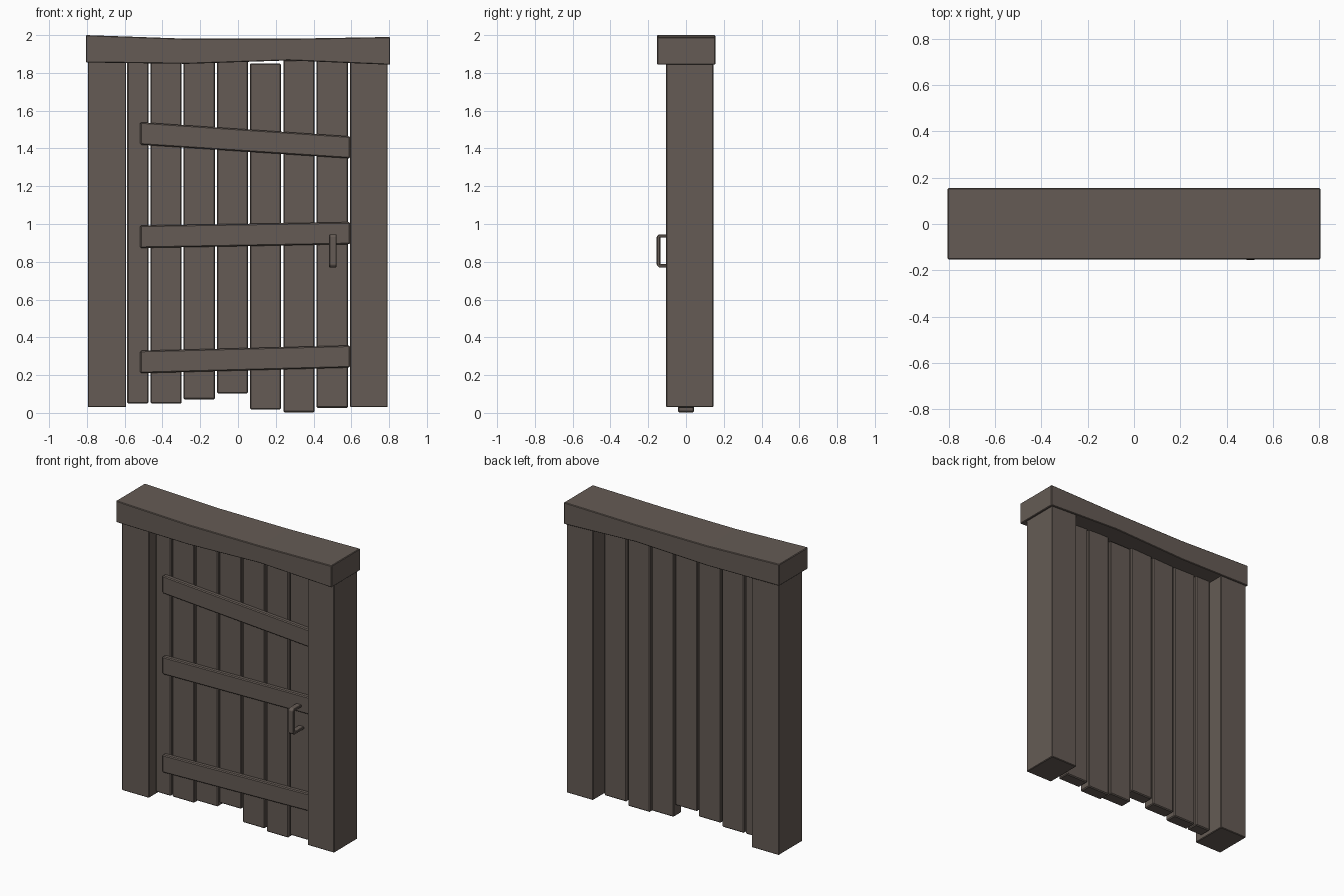
import bpy, bmesh

if "Cube" in bpy.data.objects:
    bpy.data.objects.remove(bpy.data.objects["Cube"])

wood = bpy.data.materials.new("weathered brown wood")
wood.diffuse_color = (0.130, 0.105, 0.090, 1)
wood.use_nodes = True
wood.node_tree.nodes["Principled BSDF"].inputs["Base Color"].default_value = wood.diffuse_color


def prism(name, outline, y0, y1, bevel=0.006, segments=1):
    """Extrude an (x, z) outline from y0 to y1 and soften its edges."""
    bm = bmesh.new()
    face = bm.faces.new([bm.verts.new((x, y0, z)) for x, z in outline])
    ext = bmesh.ops.extrude_face_region(bm, geom=[face])
    bmesh.ops.translate(bm, vec=(0, y1 - y0, 0),
                        verts=[v for v in ext["geom"] if isinstance(v, bmesh.types.BMVert)])
    bmesh.ops.recalc_face_normals(bm, faces=bm.faces)
    return finish(name, bm, bevel, segments)


def finish(name, bm, bevel, segments=1):
    me = bpy.data.meshes.new(name)
    bm.to_mesh(me)
    bm.free()
    me.materials.append(wood)
    ob = bpy.data.objects.new(name, me)
    bpy.context.collection.objects.link(ob)
    mod = ob.modifiers.new("soft edges", "BEVEL")
    mod.width = bevel
    mod.segments = segments
    mod.limit_method = 'ANGLE'
    return ob


def box(name, x0, x1, y0, y1, z0, z1, bevel=0.006):
    return prism(name, [(x0, z0), (x1, z0), (x1, z1), (x0, z1)], y0, y1, bevel)


# Side posts
box("left_post", -0.795, -0.592, -0.105, 0.145, 0.03, 1.87, 0.004)
box("right_post", 0.593, 0.792, -0.105, 0.145, 0.03, 1.87, 0.004)

# Sagging lintel beam
top = [(-0.805, 2.0), (-0.268, 1.981), (0.268, 1.981), (0.805, 1.99)]
bottom = [(0.805, 1.843), (0.268, 1.866), (-0.268, 1.848), (-0.805, 1.855)]
prism("lintel", bottom + [(x, z) for x, z in top], -0.153, 0.155, 0.004)

# Vertical door planks: left, right, bottom, top
planks = [(-0.587, -0.473, 0.05, 1.865), (-0.463, -0.298, 0.05, 1.865),
          (-0.288, -0.122, 0.072, 1.865), (-0.112, 0.053, 0.103, 1.865),
          (0.063, 0.228, 0.018, 1.85), (0.241, 0.405, 0.003, 1.87),
          (0.416, 0.582, 0.027, 1.87)]
for i, (x0, x1, z0, z1) in enumerate(planks):
    box(f"plank_{i + 1}", x0, x1, -0.042, 0.042, z0, z1)

# Tilted cross battens: lower edge height at left and right
for name, zl, zr in (("top_batten", 1.42, 1.347), ("middle_batten", 0.873, 0.893),
                     ("bottom_batten", 0.21, 0.24)):
    prism(name, [(-0.518, zl), (0.593, zr), (0.593, zr + 0.117), (-0.518, zl + 0.119)],
          -0.07, -0.035)

# Bracket-shaped handle: a (y, z) profile given width along x
bm = bmesh.new()
profile = [(-0.04, 0.77), (-0.143, 0.77), (-0.155, 0.782), (-0.155, 0.933), (-0.143, 0.945),
           (-0.04, 0.945), (-0.04, 0.928), (-0.136, 0.928), (-0.136, 0.787), (-0.04, 0.787)]
face = bm.faces.new([bm.verts.new((0.483, y, z)) for y, z in profile])
ext = bmesh.ops.extrude_face_region(bm, geom=[face])
bmesh.ops.translate(bm, vec=(0.039, 0, 0),
                    verts=[v for v in ext["geom"] if isinstance(v, bmesh.types.BMVert)])
bmesh.ops.recalc_face_normals(bm, faces=bm.faces)
finish("handle", bm, 0.003)
